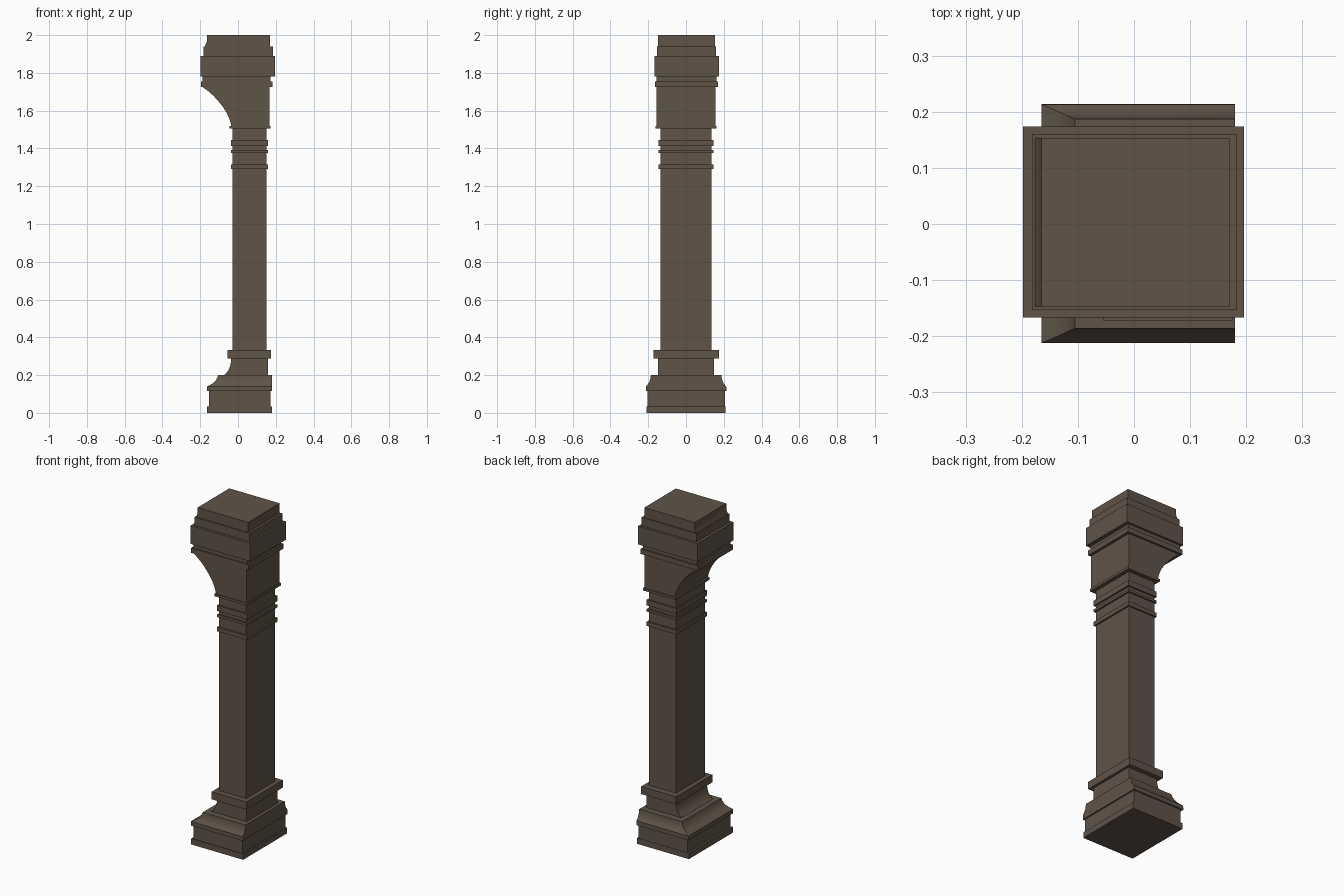
import bpy, bmesh, math

brown = bpy.data.materials.new("dark brown stone")
brown.diffuse_color = (0.115, 0.087, 0.064, 1)


def loft(name, rings):
    """Closed stack of rectangles, each (z, x0, x1, y0, y1)."""
    bm = bmesh.new()
    loops = [[bm.verts.new(p) for p in ((x0, y0, z), (x1, y0, z), (x1, y1, z), (x0, y1, z))]
             for z, x0, x1, y0, y1 in rings]
    for a, b in zip(loops, loops[1:]):
        for i in range(4):
            j = (i + 1) % 4
            bm.faces.new((a[i], a[j], b[j], b[i]))
    bm.faces.new(loops[0][::-1])
    bm.faces.new(loops[-1])
    bmesh.ops.recalc_face_normals(bm, faces=bm.faces)
    me = bpy.data.meshes.new(name)
    bm.to_mesh(me)
    bm.free()
    me.materials.append(brown)
    ob = bpy.data.objects.new(name, me)
    bpy.context.collection.objects.link(ob)
    bpy.context.view_layer.objects.active = ob
    ob.select_set(True)
    bpy.ops.object.shade_smooth_by_angle(angle=math.radians(25))
    ob.select_set(False)
    return ob


def tier(z0, z1, *rect):
    """Straight-sided step between two heights."""
    return [(z0, *rect), (z1, *rect)]


def curve(points, x1, y0, y1):
    """Shaped left side, given as (z, x0), with the other three sides straight."""
    return [(z, x0, x1, y0, y1) for z, x0 in points]


# Plinth: foot, recessed die, lip, then a flare on three sides
flare = [(0.14, -0.165, 0.212), (0.147, -0.15, 0.206), (0.157, -0.132, 0.198),
         (0.17, -0.119, 0.192), (0.185, -0.110, 0.188), (0.2, -0.105, 0.186)]
loft("plinth",
     tier(0, 0.035, -0.165, 0.18, -0.208, 0.208)
     + tier(0.035, 0.115, -0.153, 0.172, -0.204, 0.206)
     + [(0.115, -0.165, 0.18, -0.212, 0.214)]
     + [(z, x, 0.18, -y, y + 0.001) for z, x, y in flare])

# Base neck with swept left side, and the collar above it
loft("base_neck",
     curve([(0.2, -0.074), (0.213, -0.060), (0.23, -0.048), (0.25, -0.041),
            (0.27, -0.037), (0.287, -0.036)], 0.16, -0.147, 0.147)
     + tier(0.287, 0.332, -0.055, 0.176, -0.172, 0.174))

# Shaft with three narrow bands
core = (-0.03, 0.15, -0.136, 0.136)
band = (-0.037, 0.16, -0.145, 0.145)
shaft = [(0.332, *core)]
for z0, z1 in ((1.29, 1.315), (1.376, 1.391), (1.413, 1.446)):
    shaft += [(z0, *core)] + tier(z0, z1, *band) + [(z1, *core)]
loft("shaft", shaft + [(1.505, *core)])

# Bracket curving out to the left, above its collar
loft("bracket",
     tier(1.505, 1.52, -0.045, 0.173, -0.161, 0.161)
     + curve([(1.52, -0.035), (1.555, -0.045), (1.59, -0.061), (1.62, -0.080),
              (1.65, -0.104), (1.68, -0.131), (1.705, -0.160), (1.725, -0.188)],
             0.167, -0.157, 0.157))

# Capital: moulding, recess, large block, step and sloped-left top block
loft("capital",
     tier(1.725, 1.755, -0.197, 0.183, -0.163, 0.169)
     + tier(1.755, 1.78, -0.187, 0.173, -0.157, 0.162)
     + tier(1.78, 1.89, -0.198, 0.196, -0.167, 0.174)
     + tier(1.89, 1.94, -0.182, 0.184, -0.153, 0.16)
     + curve([(1.94, -0.176), (1.965, -0.165), (2.0, -0.165)], 0.17, -0.147, 0.153))
